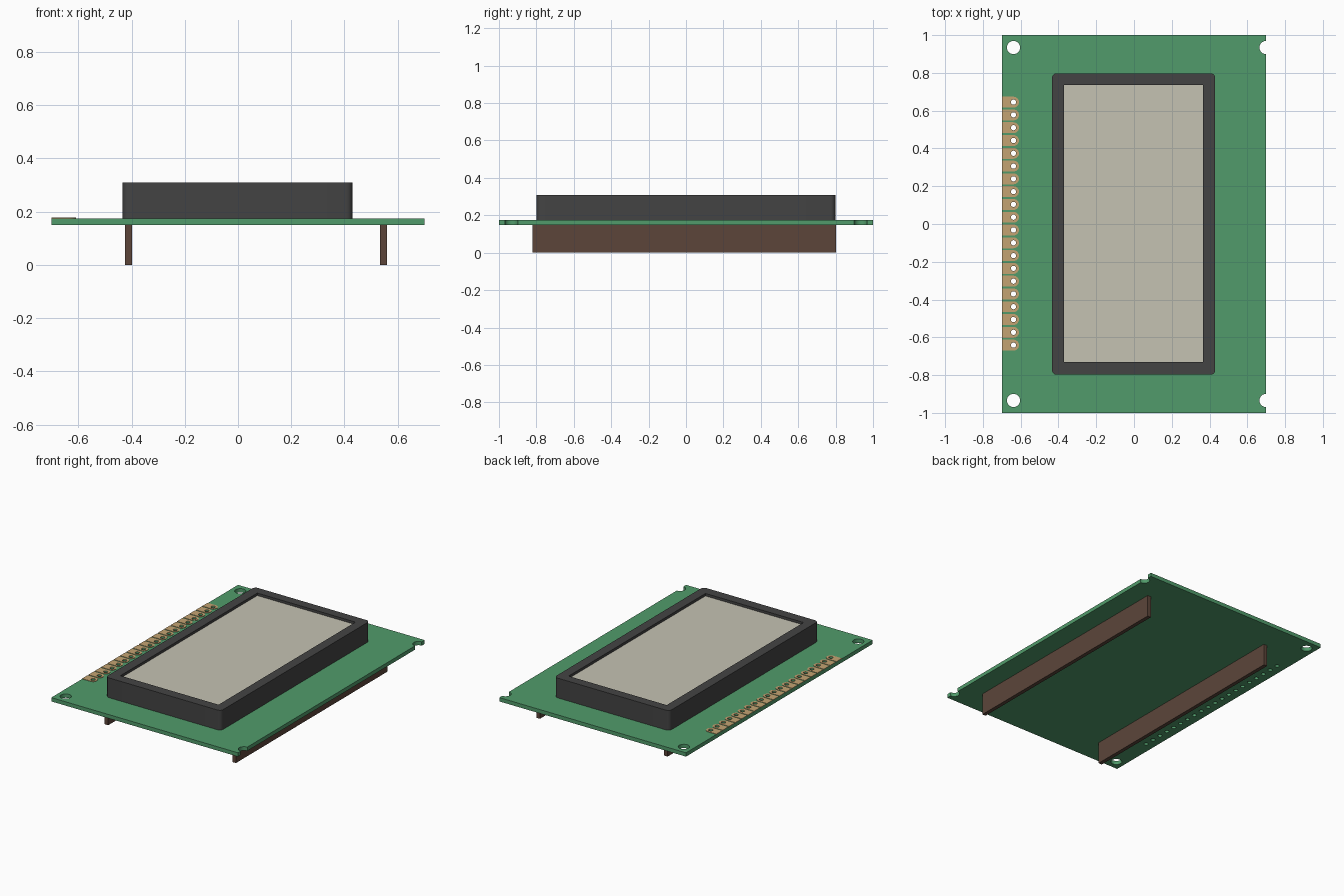
import bpy
from math import cos, sin, pi, radians

cube = bpy.data.objects.get("Cube")
if cube:
    bpy.data.objects.remove(cube)


def material(name, rgb):
    m = bpy.data.materials.new(name)
    m.use_nodes = True
    m.diffuse_color = (*rgb, 1)
    bsdf = m.node_tree.nodes["Principled BSDF"]
    bsdf.inputs["Base Color"].default_value = (*rgb, 1)
    bsdf.inputs["Roughness"].default_value = 0.6
    return m


GREEN = material("board green", (0.083, 0.33, 0.147))
CHARCOAL = material("bezel charcoal", (0.057, 0.057, 0.057))
GREY = material("screen warm grey", (0.56, 0.54, 0.45))
GOLD = material("pad gold", (0.55, 0.37, 0.17))
BROWN = material("rail brown", (0.107, 0.06, 0.042))


def arc(cx, cy, r, start, end, steps):
    angles = [radians(start + (end - start) * i / steps) for i in range(steps + 1)]
    return [(cx + r * cos(a), cy + r * sin(a)) for a in angles]


def circle(cx, cy, r, steps=24):
    return arc(cx, cy, r, 0, 360, steps)[:-1]


def rect(x0, x1, y0, y1, r=0):
    corners = [(x1, y1, 0), (x0, y1, 90), (x0, y0, 180), (x1, y0, 270)]
    if not r:
        return [c[:2] for c in corners]
    points = []
    for x, y, a in corners:
        cx = x - r if x == x1 else x + r
        cy = y - r if y == y1 else y + r
        points += arc(cx, cy, r, a, a + 90, 6)
    return points


def plate(name, loops, z0, z1, mat):
    """Extrude a flat outline; loops after the first are holes."""
    curve = bpy.data.curves.new(name, "CURVE")
    curve.dimensions = "2D"
    curve.fill_mode = "BOTH"
    curve.extrude = (z1 - z0) / 2
    for loop in loops:
        spline = curve.splines.new("POLY")
        spline.points.add(len(loop) - 1)
        for p, (x, y) in zip(spline.points, loop):
            p.co = (x, y, 0, 1)
        spline.use_cyclic_u = True
    temp = bpy.data.objects.new(name, curve)
    bpy.context.collection.objects.link(temp)
    bpy.context.view_layer.update()
    graph = bpy.context.evaluated_depsgraph_get()
    mesh = bpy.data.meshes.new_from_object(temp.evaluated_get(graph))
    bpy.data.objects.remove(temp)
    bpy.data.curves.remove(curve)
    mesh.name = name
    mesh.materials.clear()
    mesh.materials.append(mat)
    obj = bpy.data.objects.new(name, mesh)
    obj.location.z = (z0 + z1) / 2
    bpy.context.collection.objects.link(obj)
    bpy.ops.object.select_all(action="DESELECT")
    obj.select_set(True)
    bpy.context.view_layer.objects.active = obj
    bpy.ops.object.shade_smooth_by_angle(angle=radians(30))
    return obj


BOTTOM, TOP = 0.149, 0.175
HOLE_X, HOLE_Y, HOLE_R = -0.638, 0.934, 0.035
PIN_X, PIN_R, PITCH, PINS = -0.638, 0.014, 0.0677, 20
pin_ys = [(i - (PINS - 1) / 2) * PITCH + 0.002 for i in range(PINS)]

# Circuit board: half-round notches on the +x edge, mounting and pin holes
outline = [(-0.7, 1), (-0.7, -1), (0.7, -1)]
for y in (-HOLE_Y, HOLE_Y):
    outline += arc(0.699, y, HOLE_R, 270, 90, 14)
outline.append((0.7, 1))
holes = [circle(HOLE_X, s * HOLE_Y, HOLE_R) for s in (-1, 1)]
holes += [circle(PIN_X, y, PIN_R, 16) for y in pin_ys]
plate("circuit_board", [outline] + holes, BOTTOM, TOP, GREEN)

# Gold contact pads with rounded inner ends
for i, y in enumerate(pin_ys):
    r = 0.029
    pad = [(-0.7, y + r), (-0.7, y - r)] + arc(PIN_X, y, r, -90, 90, 12)
    plate(f"contact_pad_{i + 1}", [pad, circle(PIN_X, y, PIN_R, 16)], TOP, TOP + 0.003, GOLD)

# Display bezel and recessed screen
inner = rect(-0.37, 0.366, -0.731, 0.735)
plate("display_bezel", [rect(-0.434, 0.43, -0.798, 0.798, 0.025), inner], TOP, 0.309, CHARCOAL)
plate("display_screen", [inner], TOP, 0.292, GREY)

# Support rails beneath the board
for name, x in (("right_rail", -0.411), ("left_rail", 0.547)):
    plate(name, [rect(x - 0.013, x + 0.013, -0.822, 0.802)], 0, BOTTOM, BROWN)
